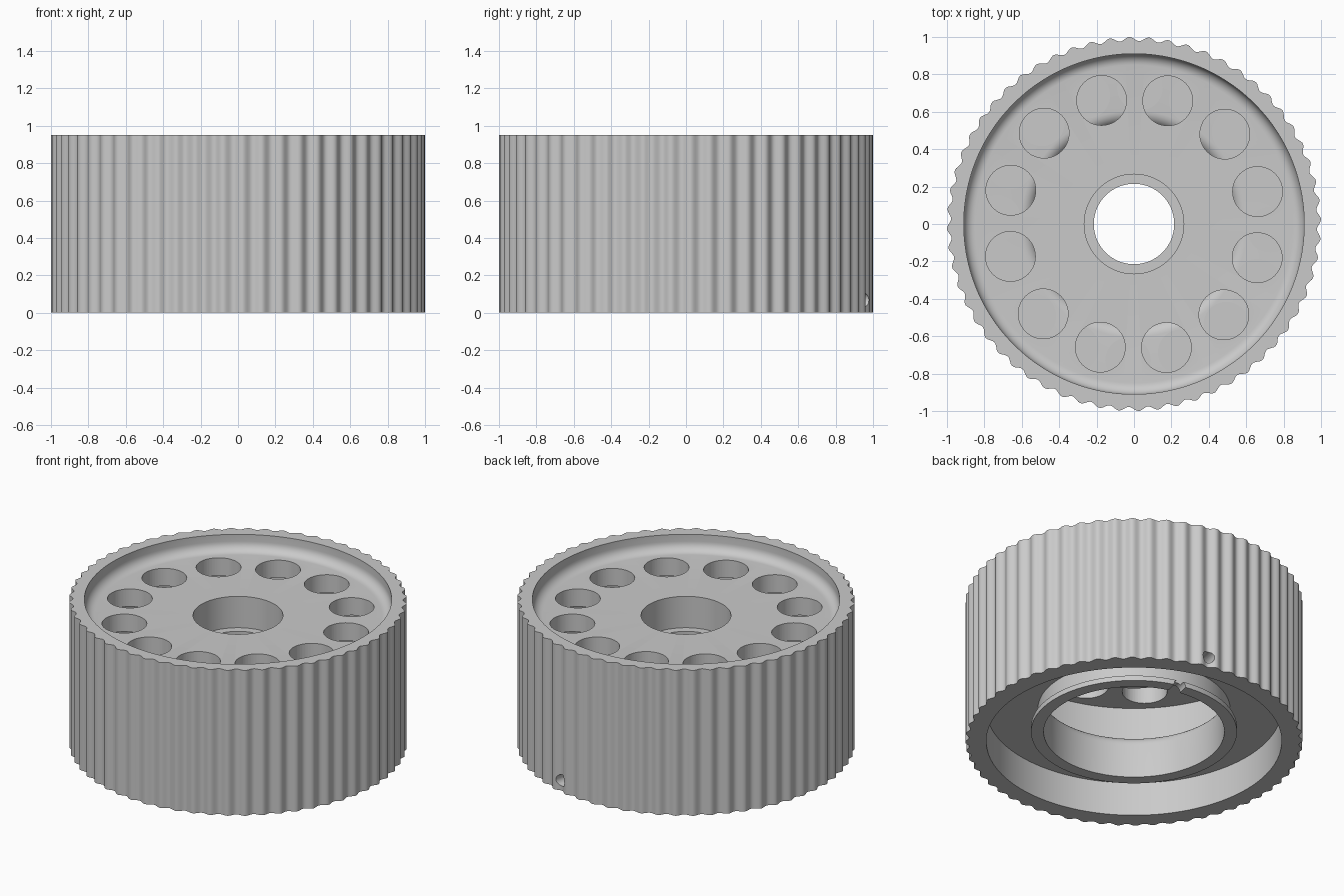
import bpy, bmesh, math
from mathutils import Matrix

cube = bpy.data.objects.get("Cube")
if cube:
    bpy.data.objects.remove(cube, do_unlink=True)

grey = bpy.data.materials.new("satin grey metal")
grey.use_nodes = True
grey.diffuse_color = (0.59, 0.59, 0.59, 1)
grey.node_tree.nodes["Principled BSDF"].inputs["Base Color"].default_value = (0.59, 0.59, 0.59, 1)

TEETH = 60
STEPS = 10  # segments per tooth
TOOTH_PHASE = math.radians(1.4)


def add_object(name, bm):
    bmesh.ops.recalc_face_normals(bm, faces=bm.faces)
    mesh = bpy.data.meshes.new(name)
    bm.to_mesh(mesh)
    bm.free()
    mesh.materials.append(grey)
    obj = bpy.data.objects.new(name, mesh)
    bpy.context.collection.objects.link(obj)
    return obj


def cylinder(bm, radius, depth, matrix, segments=48):
    bmesh.ops.create_cone(bm, cap_ends=True, segments=segments, radius1=radius,
                          radius2=radius, depth=depth, matrix=matrix)


def polar(radius, angle, z):
    return Matrix.Translation((radius * math.cos(angle), radius * math.sin(angle), z))


def fillet(cr, cz, radius, start, end, count=7):
    angles = [math.radians(start + (end - start) * i / count) for i in range(count + 1)]
    return [(cr + radius * math.cos(a), cz + radius * math.sin(a)) for a in angles]


def tooth_radius(angle):
    # shallow, evenly rounded crests and grooves
    return 0.989 + 0.011 * math.cos(TEETH * (angle - TOOTH_PHASE))


# Cross-section of the wheel: rim, dished top, web, inner chamber, flanged hub
profile = [(1, 0), (1, 0.95), (0.91, 0.95)]
profile += fillet(0.85, 0.905, 0.06, 0, -90)
profile += [(0.266, 0.845), (0.266, 0.64), (0.215, 0.64), (0.215, 0.57),
            (0.36, 0.57), (0.36, 0.73), (0.875, 0.73), (0.875, 0.355)]
profile += fillet(0.605, 0.285, 0.07, 90, 180)
profile += [(0.535, 0.065), (0.61, 0.065), (0.61, 0.098), (0.57, 0.098), (0.57, 0.22),
            (0.875, 0.22), (0.875, 0)]

bm = bmesh.new()
count = TEETH * STEPS
rings = []
for i in range(count):
    a = math.tau * i / count
    ring = []
    for r, z in profile:
        r = tooth_radius(a) if r == 1 else r
        ring.append(bm.verts.new((r * math.cos(a), r * math.sin(a), z)))
    rings.append(ring)
for i in range(count):
    a, b = rings[i], rings[(i + 1) % count]
    for j in range(len(profile)):
        k = (j + 1) % len(profile)
        bm.faces.new((a[j], b[j], b[k], a[k]))
wheel = add_object("toothed_wheel", bm)

# Twelve web holes and one radial drilling through rim and hub
bm = bmesh.new()
for i in range(12):
    cylinder(bm, 0.133, 0.3, polar(0.683, math.radians(14.7 + 30 * i), 0.8))
drill_angle = math.radians(76.5)
cylinder(bm, 0.038, 0.6, polar(0.79, drill_angle, 0.068)
         @ Matrix.Rotation(drill_angle, 4, "Z") @ Matrix.Rotation(math.pi / 2, 4, "Y"), 24)
cutter = add_object("hole_cutter", bm)
cutter.hide_render = True

cut = wheel.modifiers.new("holes", "BOOLEAN")
cut.operation = "DIFFERENCE"
cut.solver = "EXACT"
cut.object = cutter
bpy.ops.object.select_all(action="DESELECT")
bpy.context.view_layer.objects.active = wheel
wheel.select_set(True)
bpy.ops.object.modifier_apply(modifier=cut.name)
bpy.data.objects.remove(cutter, do_unlink=True)

# Ring of thin round pads on the floor of the inner chamber
bm = bmesh.new()
for i in range(16):
    cylinder(bm, 0.122, 0.02, polar(0.73, math.radians(20 + 22.5 * i), 0.353))
pads = add_object("chamber_pads", bm)
pads.select_set(True)
bpy.ops.object.shade_smooth_by_angle(angle=math.radians(35))
